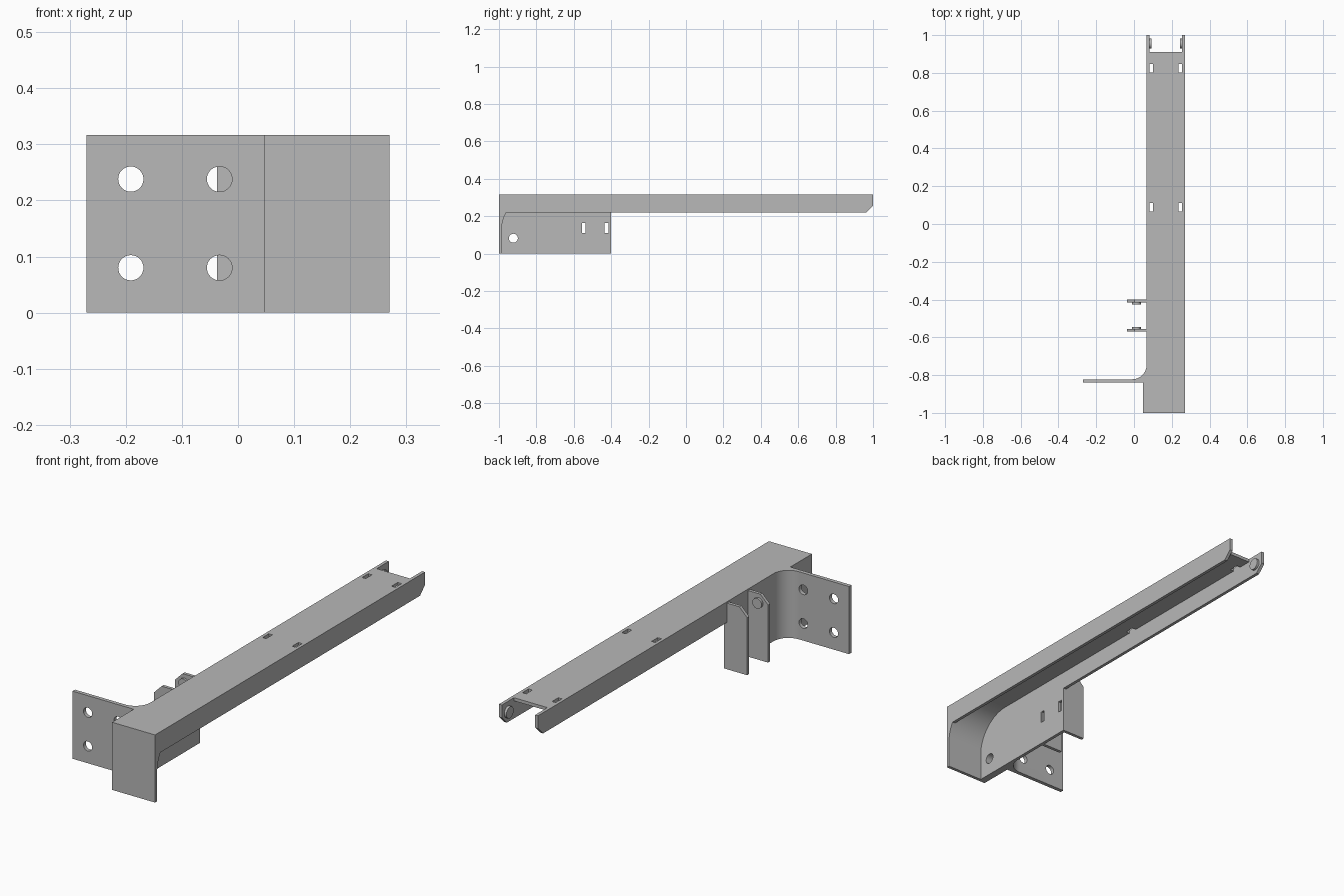
import bpy
import bmesh
from math import cos, sin, pi, radians

cube = bpy.data.objects.get("Cube")
if cube:
    bpy.data.objects.remove(cube, do_unlink=True)

steel = bpy.data.materials.new("plain grey steel")
steel.use_nodes = True
grey = (0.48, 0.48, 0.48, 1)
steel.diffuse_color = grey
steel.node_tree.nodes["Principled BSDF"].inputs["Base Color"].default_value = grey


def place(axis, u, v, w):
    """Put profile point (u, v) at depth w along the axis."""
    return {"x": (w, u, v), "y": (u, w, v), "z": (u, v, w)}[axis]


def prism(name, axis, points, start, end):
    """Extrude a flat outline along an axis."""
    bm = bmesh.new()
    face = bm.faces.new([bm.verts.new(place(axis, u, v, start)) for u, v in points])
    new = bmesh.ops.extrude_face_region(bm, geom=[face])["geom"]
    moved = [g for g in new if isinstance(g, bmesh.types.BMVert)]
    bmesh.ops.translate(bm, verts=moved, vec=place(axis, 0, 0, end - start))
    bmesh.ops.recalc_face_normals(bm, faces=bm.faces)
    mesh = bpy.data.meshes.new(name)
    bm.to_mesh(mesh)
    bm.free()
    mesh.materials.append(steel)
    obj = bpy.data.objects.new(name, mesh)
    bpy.context.collection.objects.link(obj)
    return obj


def arc(cu, cv, r, a0, a1, n=16):
    angles = [radians(a0 + (a1 - a0) * i / n) for i in range(n + 1)]
    return [(cu + r * cos(a), cv + r * sin(a)) for a in angles]


def circle(cu, cv, r, n=32):
    return [(cu + r * cos(2 * pi * i / n), cv + r * sin(2 * pi * i / n)) for i in range(n)]


def rect(cu, cv, w, h):
    return [(cu + a * w / 2, cv + b * h / 2) for a, b in ((-1, -1), (1, -1), (1, 1), (-1, 1))]


def cut(obj, axis, outlines):
    """Punch outlines straight through a part."""
    cutters = []
    for points in outlines:
        cutter = prism("cutter", axis, points, -1.5, 1.5)
        cutter.hide_render = True
        mod = obj.modifiers.new("hole", "BOOLEAN")
        mod.operation, mod.solver, mod.object = "DIFFERENCE", "EXACT", cutter
        cutters.append(cutter)
    graph = bpy.context.evaluated_depsgraph_get()
    mesh = bpy.data.meshes.new_from_object(obj.evaluated_get(graph))
    obj.modifiers.clear()
    obj.data = mesh
    for cutter in cutters:
        bpy.data.objects.remove(cutter, do_unlink=True)


T = 0.015              # sheet thickness
L, R = 0.067, 0.27     # outer sides of the channel
TOP, RIM = 0.317, 0.22  # channel top and lower rim

# Channel top with four slots
top = prism("channel_top", "z", [(L, -1), (R, -1), (R, 0.91), (L, 0.91)], TOP - T, TOP)
cut(top, "z", [rect(x, y, 0.02, 0.046) for x in (0.091, 0.245) for y in (0.825, 0.088)])

# Channel sides, the left-hand one running down into a deep web
tip = [(0.963, RIM), (1, 0.257), (1, TOP), (-1, TOP)]
prism("outer_side", "x", [(-1, RIM)] + tip, R - T, R)
web = prism("inner_side", "x", [(-1, 0), (-0.4, 0), (-0.4, RIM)] + tip, L, L + T)
pin_hole = circle(-0.923, 0.082, 0.024)
cut(web, "x", [pin_hole] + [rect(y, 0.137, 0.021, 0.054) for y in (-0.548, -0.426)])

# Front plate with a rounded inside corner
bend = 0.17
inner = arc(-0.985 + bend, TOP - T - bend, bend, 180, 90)
front = prism("front_plate", "x", [(-1, TOP), (-1, 0), (-0.985, 0)] + inner
              + [(-0.985 + bend, TOP)], L, R)

# Mounting flange that curves into the channel side
flange = prism("mounting_flange", "z",
               [(-0.27, -0.84), (0.047, -0.84), (0.047, -1), (L, -1)]
               + arc(L - 0.077, -0.745, 0.077, 0, -90) + [(-0.27, -0.822)], 0, TOP)
cut(flange, "x", [pin_hole])
cut(flange, "y", [circle(x, z, 0.0225) for x in (-0.191, -0.033) for z in (0.08, 0.238)])

# Pair of lugs with facing bosses
ear = [(-0.037, 0), (0.08, 0), (0.08, 0.31), (0.003, 0.31), (-0.037, 0.27)]
for name, y, face, side in (("front", -0.57, -0.555, 1), ("back", -0.415, -0.415, -1)):
    prism(name + "_lug", "y", ear, y, y + T)
    prism(name + "_lug_boss", "y", circle(0.013, 0.268, 0.024), face, face + side * 0.011)

# Bosses inside the open end of the channel
for name, x, side in (("inner", L + T, 1), ("outer", R - T, -1)):
    prism(name + "_end_boss", "x", circle(0.955, 0.268, 0.027), x, x + side * 0.011)

# Smooth the curved faces, keep the folds crisp
for obj in bpy.context.collection.objects:
    if obj.type == "MESH" and steel.name in obj.data.materials:
        bpy.ops.object.select_all(action="DESELECT")
        obj.select_set(True)
        bpy.context.view_layer.objects.active = obj
        bpy.ops.object.shade_smooth_by_angle(angle=radians(30))
